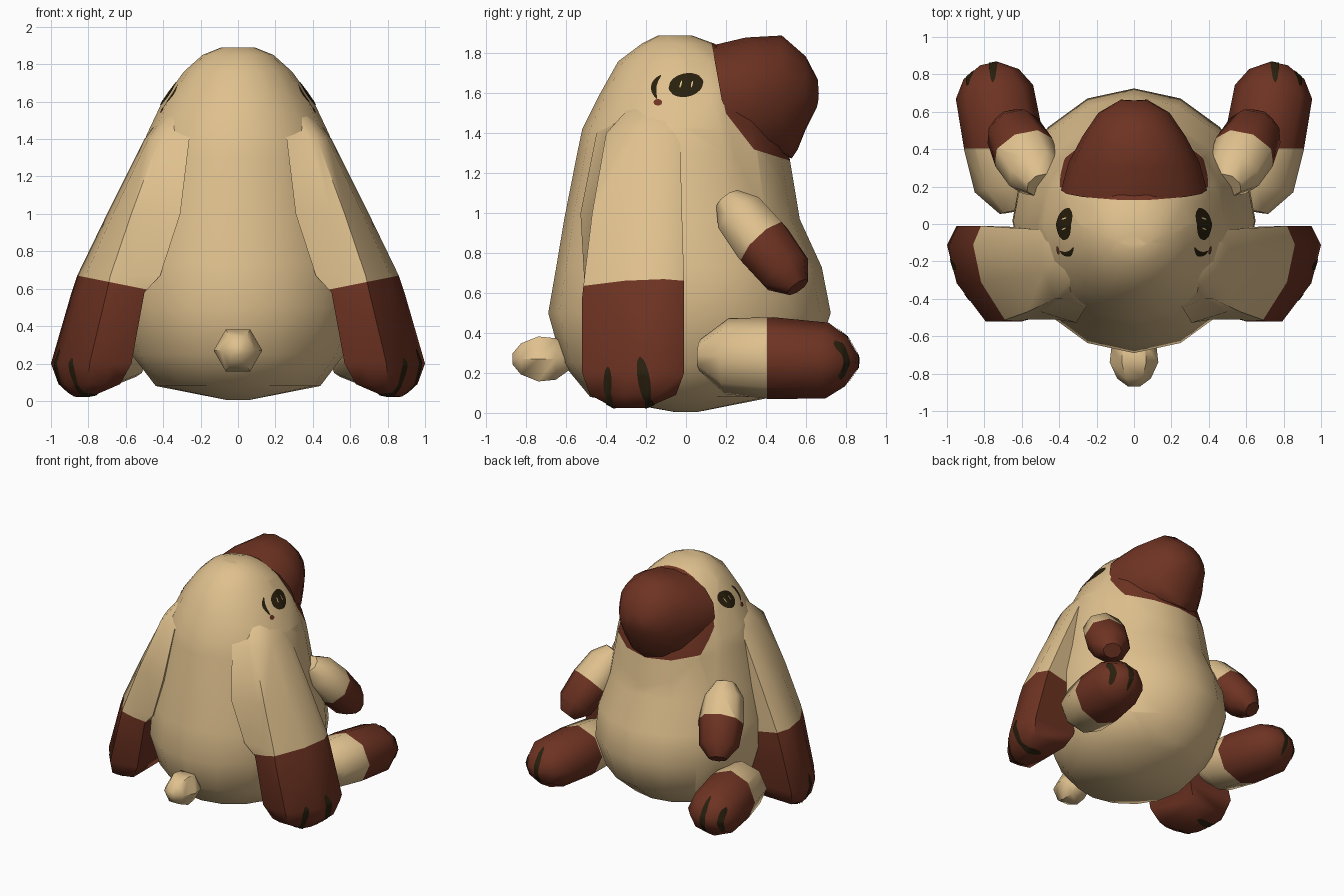
import bpy, bmesh, math
from mathutils import Vector
from mathutils.bvhtree import BVHTree

if "Cube" in bpy.data.objects:
    bpy.data.objects.remove(bpy.data.objects["Cube"], do_unlink=True)


def material(name, rgb):
    m = bpy.data.materials.new(name)
    m.use_nodes = True
    m.diffuse_color = (*rgb, 1)
    m.node_tree.nodes["Principled BSDF"].inputs["Base Color"].default_value = (*rgb, 1)
    return m


TAN = material("tan", (0.74, 0.53, 0.27))
BROWN = material("reddish brown", (0.155, 0.033, 0.016))
DARK = material("dark brown", (0.022, 0.014, 0.004))


def finish(name, bm, mats, mirror):
    mesh = bpy.data.meshes.new(name)
    bm.to_mesh(mesh)
    bm.free()
    for m in mats:
        mesh.materials.append(m)
    ob = bpy.data.objects.new(name, mesh)
    bpy.context.collection.objects.link(ob)
    bpy.ops.object.select_all(action="DESELECT")
    ob.select_set(True)
    bpy.context.view_layer.objects.active = ob
    bpy.ops.object.shade_smooth_by_angle(angle=math.radians(52))
    if mirror:
        ob.modifiers.new("Mirror", "MIRROR").use_mirror_merge = False


def loft(name, rings, planes=(), mats=(TAN, BROWN), mirror=False):
    """Skin rings of points; faces in front of every plane take the second colour."""
    bm = bmesh.new()
    loops = [[bm.verts.new(p) for p in r] for r in rings]
    n = len(loops[0])
    for a, b in zip(loops, loops[1:]):
        for i in range(n):
            j = (i + 1) % n
            bm.faces.new((a[i], a[j], b[j], b[i]))
    for end in (loops[0], loops[-1]):
        centre = bm.verts.new(sum((v.co for v in end), Vector()) / n)
        for i in range(n):
            bm.faces.new((end[i], end[(i + 1) % n], centre))
    for co, no in planes:
        bmesh.ops.bisect_plane(bm, geom=bm.verts[:] + bm.edges[:] + bm.faces[:],
                               plane_co=co, plane_no=no, dist=0.0005)
    bmesh.ops.recalc_face_normals(bm, faces=bm.faces[:])
    for f in bm.faces:
        c = f.calc_center_median()
        if planes and all((c - Vector(co)).dot(Vector(no)) > 0 for co, no in planes):
            f.material_index = 1
    tree = BVHTree.FromBMesh(bm)
    finish(name, bm, mats, mirror)
    return tree


def circle(n, f):
    return [f(math.cos(2 * math.pi * i / n), math.sin(2 * math.pi * i / n)) for i in range(n)]


def limb(name, a, b, profile, sides, planes=(), mirror=True):
    """Rounded tube from a to b; profile holds (position along, half width, half height)."""
    a, b = Vector(a), Vector(b)
    d = (b - a).normalized()
    u = d.cross(Vector((0, 0, 1))).normalized()
    v = u.cross(d)
    rings = [circle(sides, lambda c, s: a.lerp(b, t) + u * c * w + v * s * h)
             for t, w, h in profile]
    return loft(name, rings, planes, mirror=mirror)


def stroke(name, tree, mat, axis, p, q, width, bow=0.0, lift=0.004):
    """Tapered painted mark from p to q, projected onto a surface from +x, +y or below."""
    p, q = Vector(p), Vector(q)
    side = Vector((q.y - p.y, p.x - q.x)).normalized()
    way = {"x": Vector((-1, 0, 0)), "y": Vector((0, -1, 0)), "z": Vector((0, 0, 1))}[axis]
    bm = bmesh.new()
    rows = []
    steps = 14
    for i in range(steps + 1):
        k = 2 * i / steps - 1
        taper = math.sqrt(max(1 - k * k, 0.01))
        row = []
        for j in range(-3, 4):
            w = p.lerp(q, i / steps) + side * (width * taper * j / 3 + bow * (1 - k * k))
            flat = {"x": (0, w.x, w.y), "y": (w.x, 0, w.y), "z": (w.x, w.y, 0)}[axis]
            start = Vector(flat) - way * 2
            hit = tree.ray_cast(start, way)
            if hit[0] is None:
                hit = tree.find_nearest(start + way * 1.2)
            row.append(bm.verts.new(hit[0] + hit[1] * lift))
        rows.append(row)
    for a, b in zip(rows, rows[1:]):
        for j in range(6):
            bm.faces.new((a[j], a[j + 1], b[j + 1], b[j]))
    bm.normal_update()
    for f in bm.faces:
        if f.normal.dot(way) > 0:
            f.normal_flip()
    finish(name, bm, [mat], True)


# Body and head: height, back, front, half width
body_rows = [(0.005, -0.06, 0.06, 0.06), (0.08, -0.48, 0.44, 0.44), (0.25, -0.62, 0.64, 0.57),
             (0.5, -0.69, 0.725, 0.65), (0.73, -0.65, 0.68, 0.645), (0.97, -0.61, 0.57, 0.58),
             (1.3, -0.545, 0.515, 0.52), (1.42, -0.52, 0.48, 0.49), (1.6, -0.43, 0.43, 0.405),
             (1.76, -0.34, 0.32, 0.29), (1.85, -0.22, 0.14, 0.19), (1.89, -0.14, 0.03, 0.09)]
body = loft("body", [circle(16, lambda c, s: Vector((w * c, (b + f) / 2 + (f - b) / 2 * s, z)))
                     for z, b, f, w in body_rows],
            planes=[((0, 0.20, 1.5), (0, 0.34, 0.07)), ((0, 0.20, 1.5), (0, 0.18, 0.14)),
                    ((0, 0.34, 1.32), (0, 0.06, 0.19))])

# Muzzle on slanted rings: depth at top, middle and bottom, then bottom, top, half width
muzzle_rows = [(0.13, 0.18, 0.50, 1.285, 1.84, 0.39), (0.30, 0.33, 0.53, 1.275, 1.88, 0.35),
               (0.48, 0.47, 0.56, 1.32, 1.89, 0.275), (0.60, 0.595, 0.60, 1.42, 1.785, 0.19),
               (0.66, 0.665, 0.655, 1.53, 1.67, 0.07)]


def muzzle_point(c, s, top, mid, low, lo, hi, w):
    y = mid + (top - mid) * s if s > 0 else mid + (low - mid) * s * s
    return Vector((w * c, y, (lo + hi) / 2 + (hi - lo) / 2 * s))


loft("muzzle", [circle(16, lambda c, s: muzzle_point(c, s, *row)) for row in muzzle_rows],
     mats=(BROWN,))

# Long hanging ears: height, inner, outer, back, front, then the web that runs into the back
ear_shape = [(0, 0.02), (0.88, 0), (1, 0.2), (0.88, 0.6), (0.52, 1), (0.25, 1)]
ear_rows = [(1.6, 0.20, 0.35, -0.22, -0.05, -0.5, 1.1), (1.4, 0.34, 0.50, -0.40, -0.03, -0.5, 1.13),
            (1.0, 0.43, 0.70, -0.47, -0.02, -0.45, 1.13), (0.67, 0.49, 0.86, -0.51, -0.01, -0.2, 1),
            (0.58, 0.50, 0.89, -0.52, -0.01, 0, 0.95), (0.2, 0.57, 1.0, -0.52, -0.01, 0, 0.94),
            (0.09, 0.63, 0.96, -0.48, -0.05, 0, 0.94), (0.025, 0.78, 0.88, -0.36, -0.2, 0, 0.94)]
ear = loft("ear", [[Vector((i + (o - i) * u, f + (b - f) * v, z))
                    for u, v in ear_shape + [web]]
                   for z, i, o, b, f, *web in ear_rows],
           planes=[((0.86, 0, 0.67), (0.2, 0, -1))], mirror=True)

# Legs, arms and tail
leg = limb("leg", (0.63, 0.07, 0.29), (0.775, 0.865, 0.255),
           [(0, 0.09, 0.08), (0.17, 0.2, 0.19), (0.45, 0.215, 0.205), (0.8, 0.21, 0.19),
            (0.92, 0.15, 0.125), (0.99, 0.05, 0.04)], 8, planes=[((0, 0.405, 0), (0, 1, 0))])
limb("arm", (0.50, 0.21, 1.07), (0.68, 0.56, 0.63),
     [(0, 0.08, 0.07), (0.18, 0.15, 0.135), (0.5, 0.17, 0.15), (0.83, 0.15, 0.135),
      (1, 0.07, 0.06)], 8, planes=[((0.58, 0.39, 0.845), (0.15, 0.36, -0.36))])
limb("tail", (0, -0.58, 0.27), (0, -0.87, 0.27),
     [(0, 0.06, 0.06), (0.25, 0.12, 0.12), (0.55, 0.13, 0.13), (0.85, 0.09, 0.09),
      (1, 0.03, 0.03)], 6, mirror=False)

# Painted eyes and brows
stroke("eye", body, DARK, "x", (-0.085, 1.62), (0.085, 1.66), 0.058)
stroke("eye_glint_rear", body, TAN, "x", (-0.03, 1.625), (-0.02, 1.66), 0.004, lift=0.007)
stroke("eye_glint_front", body, TAN, "x", (0.025, 1.625), (0.032, 1.66), 0.004, lift=0.007)
stroke("brow", body, DARK, "x", (-0.145, 1.57), (-0.125, 1.69), 0.013, bow=-0.025)
stroke("brow_spot", body, BROWN, "x", (-0.162, 1.553), (-0.118, 1.553), 0.016, lift=0.006)

# Painted claws, on the sides and undersides of the ear tips and on the feet
stroke("ear_claw_rear", ear, DARK, "x", (-0.39, 0.07), (-0.39, 0.23), 0.02)
stroke("ear_claw_front", ear, DARK, "x", (-0.19, 0.05), (-0.23, 0.28), 0.03)
stroke("ear_claw_rear_under", ear, DARK, "z", (0.90, -0.39), (0.75, -0.37), 0.02)
stroke("ear_claw_front_under", ear, DARK, "z", (0.95, -0.19), (0.76, -0.17), 0.025)
stroke("foot_claw_inner", leg, DARK, "y", (0.75, 0.15), (0.755, 0.42), 0.022)
stroke("foot_claw_outer", leg, DARK, "y", (0.87, 0.17), (0.88, 0.36), 0.02)
